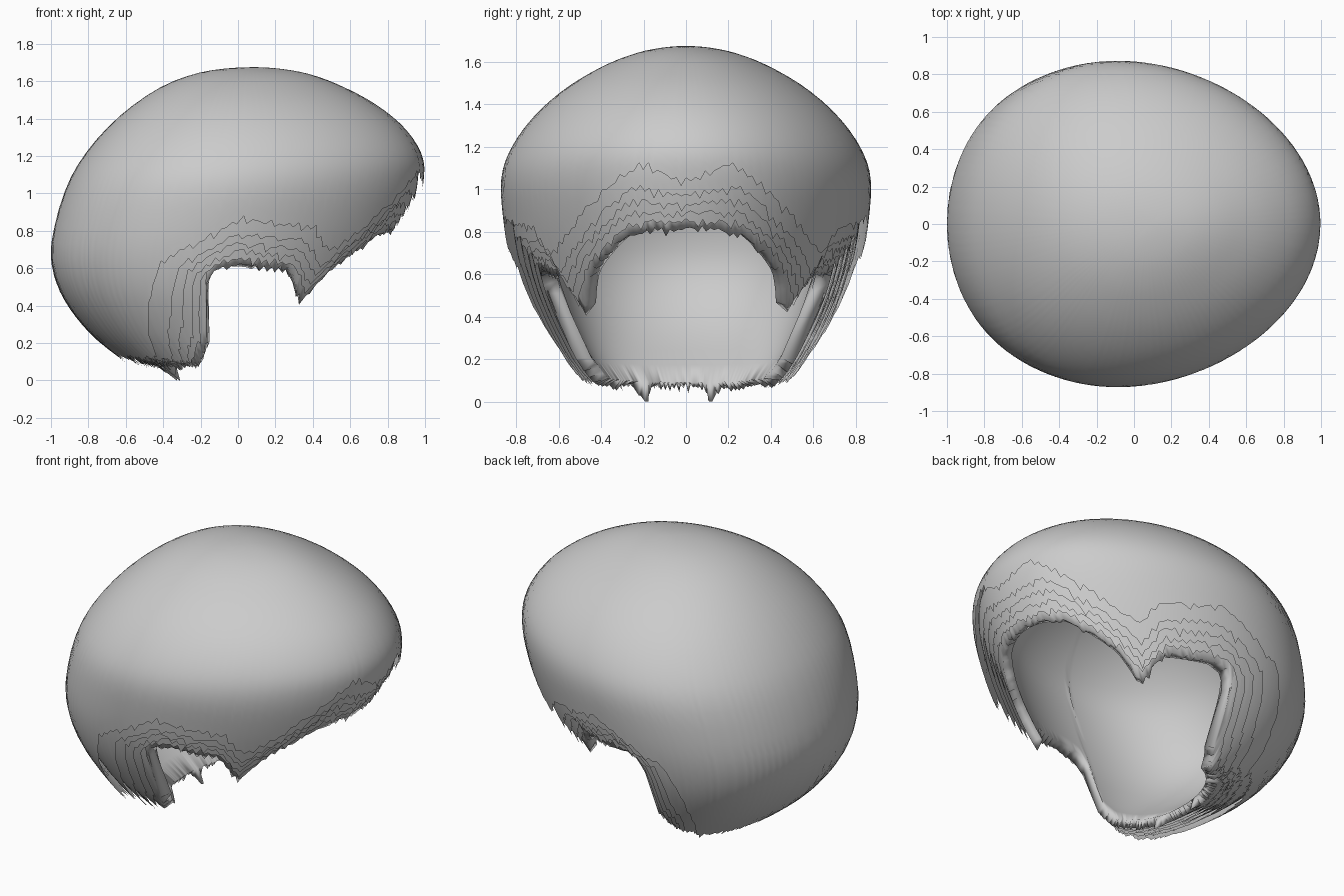
import bpy, bmesh, math, random

random.seed(4)
if "Cube" in bpy.data.objects:
    bpy.data.objects.remove(bpy.data.objects["Cube"], do_unlink=True)

mat = bpy.data.materials.new("soft grey")
mat.use_nodes = True
GREY = (0.6, 0.6, 0.6, 1)
mat.diffuse_color = GREY
mat.node_tree.nodes["Principled BSDF"].inputs["Base Color"].default_value = GREY

# Horizontal sections of the head: height, back x, front x, half width
SECTIONS = [
    (-.10, -.35, .20, .42), (.08, -.58, .40, .57), (.25, -.79, .60, .67),
    (.45, -.94, .75, .765), (.65, -1.0, .86, .825), (.85, -.975, .94, .86),
    (1.05, -.91, .99, .87), (1.2, -.825, .985, .82), (1.35, -.70, .89, .71),
    (1.48, -.55, .73, .56), (1.58, -.39, .54, .39), (1.638, -.235, .38, .245),
    (1.666, -.085, .23, .12), (1.675, .08, .08, 0), (1.666, .23, -.085, -.12)]
POLE = len(SECTIONS) - 2

# Hairline: cosine of the angle from the face direction, height
OUTER_HEM = [(-1, .13), (-.52, .12), (-.32, .48), (-.25, .65), (-.08, .73),
             (.15, .87), (.55, .82), (.64, .70), (.72, .75), (.87, .95),
             (.975, 1.13), (1, 1.06)]
INNER_HEM = [(-1, .08), (-.2, .1), (-.02, .2), (0, .5), (.04, .59),
             (.15, .62), (.5, .6), (.66, .44), (.75, .6), (.84, .69),
             (.93, .79), (1, .82)]
LAYERS, COLUMNS, ROWS, MID = 6, 240, 26, 0.75


def section(u):
    """Smooth section through the table, at fractional row u."""
    i = min(int(u), POLE - 1)
    t = u - i
    rows = [SECTIONS[max(0, i + k)] for k in (-1, 0, 1, 2)]
    return [b + .5 * t * (c - a + t * (2 * a - 5 * b + 4 * c - d
            + t * (3 * (b - c) + d - a))) for a, b, c, d in zip(*rows)]


def row_at_height(z):
    lo, hi = 0, POLE
    for _ in range(18):
        mid = (lo + hi) / 2
        if section(mid)[0] < z:
            lo = mid
        else:
            hi = mid
    return lo


def hem_height(c, f):
    """Hairline height, blended from the outer to the inner layer."""
    pts = [(a[0] + (b[0] - a[0]) * f, a[1] + (b[1] - a[1]) * f)
           for a, b in zip(OUTER_HEM, INNER_HEM)]
    for (c0, z0), (c1, z1) in zip(pts, pts[1:]):
        if c <= c1:
            return z0 + (z1 - z0) * (c - c0) / (c1 - c0)
    return pts[-1][1]


def column(angle, hem, inset):
    """Points on one shell from the crown down to the hairline."""
    scale = 1 - inset
    low = row_at_height((hem - MID) / scale + MID)
    pts = []
    for r in range(ROWS + 1):
        z, back, front, half = section(POLE + (low - POLE) * r / ROWS)
        # Egg-shaped section, widest behind the middle
        s = math.sin(angle)
        x = ((back + front) / 2 + (front - back) / 2 * math.cos(angle)
             - .13 * half * s * s)
        pts.append((x * scale, half * s * (1 - 1.5 * inset),
                    MID + (z - MID) * scale))
    return pts


def build_layer(index):
    f = (index / (LAYERS - 1)) ** .7
    inset = .1 * f
    innermost = index == LAYERS - 1
    bm = bmesh.new()
    grid = []
    for k in range(COLUMNS):
        angle = 2 * math.pi * k / COLUMNS
        c = math.cos(angle)
        # Ragged tips: every other column is a tuft of irregular length
        hem = hem_height(c, f)
        tip = hem + random.uniform(-.012, .012)
        if k % 2:
            tip -= random.uniform(0, .035)
        if innermost and c < 0:
            # Two long points at the nape
            y = math.sin(angle) * .42
            tip -= .1 * max(0, 1 - min(abs(y + .21), abs(y - .13)) / .04)
        pts = column(angle, max(0, tip), inset)
        if innermost:
            # The last layer turns in at the hairline and carries the lining
            pts += column(angle, hem + .01, inset + .06)[::-1]
        grid.append([bm.verts.new(p) for p in pts])
    for a, b in zip(grid, grid[1:] + grid[:1]):
        for r in range(len(a) - 1):
            bm.faces.new((a[r], a[r + 1], b[r + 1], b[r]))
    bmesh.ops.remove_doubles(bm, verts=bm.verts, dist=.0005)
    bmesh.ops.recalc_face_normals(bm, faces=bm.faces)
    for face in bm.faces:
        face.smooth = True
    name = "hair_lining" if innermost else f"hair_layer_{index + 1}"
    mesh = bpy.data.meshes.new(name)
    bm.to_mesh(mesh)
    bm.free()
    mesh.materials.append(mat)
    obj = bpy.data.objects.new(name, mesh)
    bpy.context.collection.objects.link(obj)


for layer in range(LAYERS):
    build_layer(layer)
